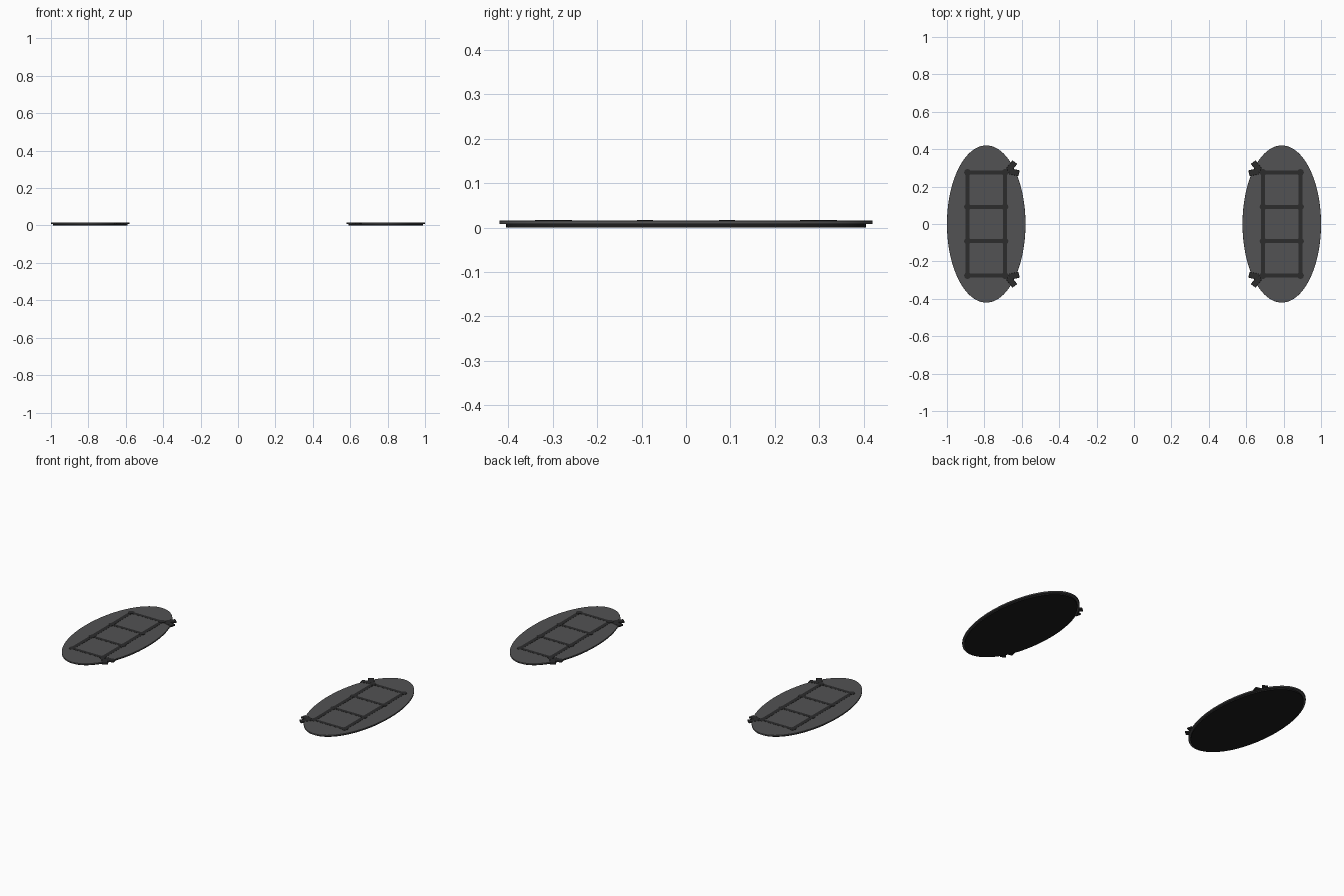
import bpy, math

if "Cube" in bpy.data.objects:
    bpy.data.objects.remove(bpy.data.objects["Cube"])

def material(name, v):
    m = bpy.data.materials.new(name)
    m.diffuse_color = (v, v, v * 1.02, 1)
    m.use_nodes = True
    m.node_tree.nodes["Principled BSDF"].inputs["Base Color"].default_value = m.diffuse_color
    return m

DECK = material("dark_grey", 0.085)
FRAME = material("charcoal", 0.025)
SOLE = material("black", 0.012)
CX = 0.79

def finish(o, name, mat, bevel=0.0):
    o.name = name
    o.data.materials.append(mat)
    bpy.ops.object.transform_apply(location=False, rotation=False, scale=True)
    if bevel:
        b = o.modifiers.new("bevel", "BEVEL")
        b.width, b.segments, b.limit_method = bevel, 2, "ANGLE"
    bpy.ops.object.shade_smooth_by_angle(angle=math.radians(35))
    return o

def disc(name, x, y, rx, ry, z0, z1, mat, bevel=0.0, sides=96):
    bpy.ops.mesh.primitive_cylinder_add(vertices=sides, radius=1, depth=1,
                                        location=(x, y, (z0 + z1) / 2))
    o = bpy.context.object
    o.scale = (rx, ry, z1 - z0)
    return finish(o, name, mat, bevel)

def box(name, x, y, sx, sy, z0, z1, mat, angle=0.0, bevel=0.0):
    bpy.ops.mesh.primitive_cube_add(size=1, location=(x, y, (z0 + z1) / 2))
    o = bpy.context.object
    o.scale = (sx, sy, z1 - z0)
    o.rotation_euler.z = math.radians(angle)
    return finish(o, name, mat, bevel)

for s, side in ((-1, "left"), (1, "right")):
    # oval sole and slightly larger deck
    disc(side + "_sole", s * CX, 0, 0.200, 0.405, 0, 0.008, SOLE)
    disc(side + "_deck", s * CX, 0, 0.210, 0.420, 0.0075, 0.0155, DECK, 0.001)
    # ladder frame: two long rails, four rungs, round studs at the joints
    for dx in (-0.1, 0.1):
        box(side + "_rail", s * CX + dx, 0, 0.023, 0.552, 0.012, 0.0163, FRAME)
    for i in range(4):
        y = -0.276 + i * 0.184
        box(side + "_rung", s * CX, y, 0.2, 0.021, 0.012, 0.0161, FRAME)
        for dx in (-0.1, 0.1):
            disc(side + "_stud", s * CX + dx, y, 0.018, 0.018, 0.012, 0.0172, FRAME, sides=24)
    # paired strap clips hooked over the inner edge at each end
    for t in (-1, 1):
        box(side + "_strap_clip", s * 0.655, t * 0.308, 0.058, 0.032, 0.008, 0.0172,
            FRAME, -s * t * 52, 0.002)
        box(side + "_strap_clip", s * 0.642, t * 0.277, 0.056, 0.032, 0.008, 0.0172,
            FRAME, s * t * 12, 0.002)
